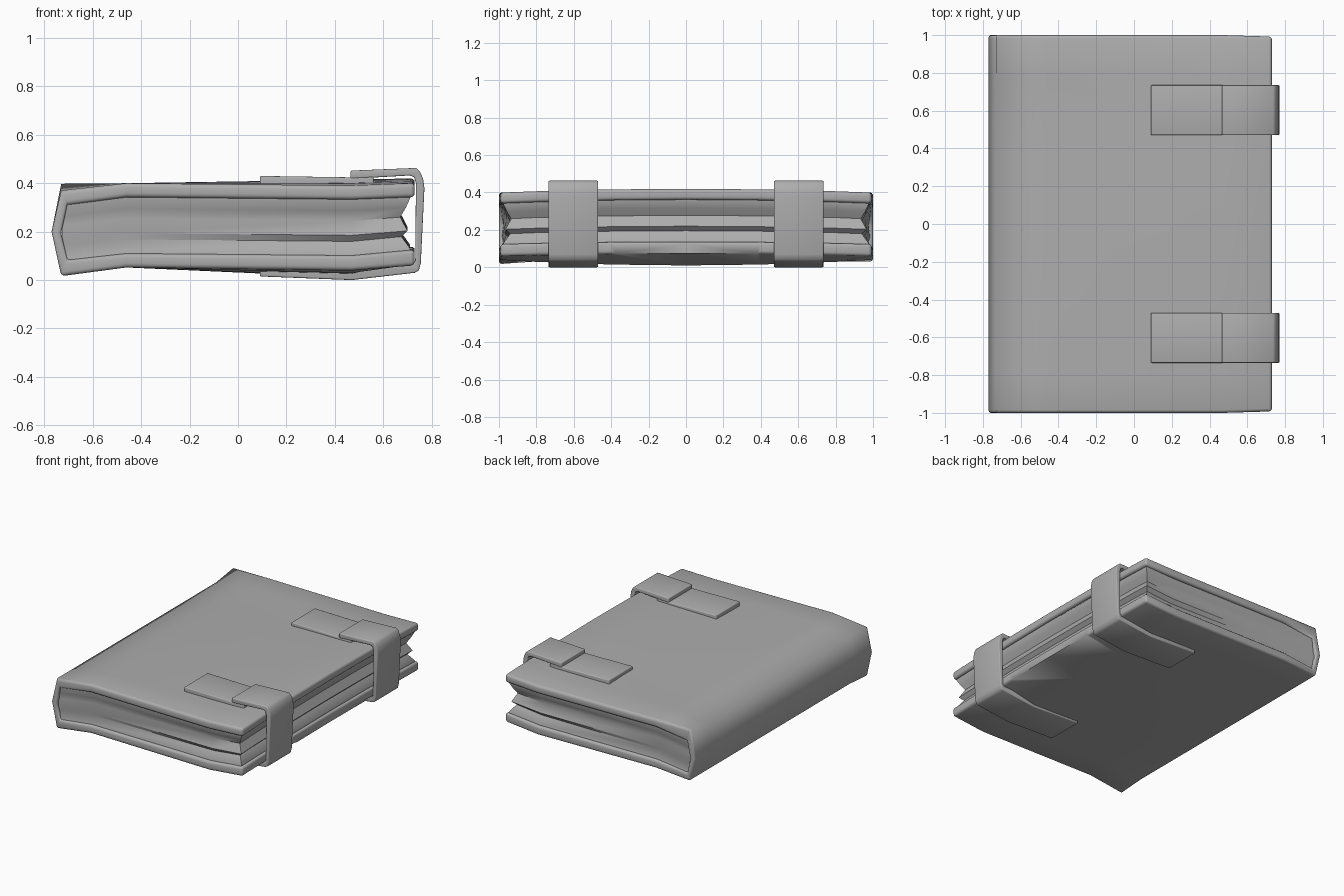
import bpy, bmesh

if "Cube" in bpy.data.objects:
    bpy.data.objects.remove(bpy.data.objects["Cube"])

ROWS = [-1.0, -0.8, -0.4, 0.0, 0.4, 0.8, 1.0]
grey = bpy.data.materials.new("mid_grey")
grey.diffuse_color = (0.42, 0.42, 0.42, 1)
grey.use_nodes = True
grey.node_tree.nodes["Principled BSDF"].inputs["Base Color"].default_value = grey.diffuse_color


def make(name, verts, faces, smooth, bevel=0.0, limit=0.9):
    """Mesh object with clean normals, optional rounded edges, smooth shading."""
    mesh = bpy.data.meshes.new(name)
    mesh.from_pydata(verts, [], faces)
    bm = bmesh.new()
    bm.from_mesh(mesh)
    bmesh.ops.recalc_face_normals(bm, faces=bm.faces[:])
    bm.to_mesh(mesh)
    bm.free()
    mesh.materials.append(grey)
    ob = bpy.data.objects.new(name, mesh)
    bpy.context.collection.objects.link(ob)
    bpy.ops.object.select_all(action='DESELECT')
    ob.select_set(True)
    bpy.context.view_layer.objects.active = ob
    if bevel:
        mod = ob.modifiers.new("round", 'BEVEL')
        mod.width, mod.segments = bevel, 3
        mod.limit_method, mod.angle_limit = 'ANGLE', limit
        bpy.ops.object.modifier_apply(modifier=mod.name)
    bpy.ops.object.shade_smooth_by_angle(angle=smooth)
    return ob


# Wraparound cover: (x, z, bulge towards the middle of the book)
outer = [(0.73, 0.40, 0.02), (0.47, 0.39, 0.025), (-0.46, 0.40, 0), (-0.73, 0.37, 0),
         (-0.77, 0.20, 0),
         (-0.73, 0.03, 0), (-0.46, 0.052, 0), (0.47, 0.04, -0.03), (0.73, 0.06, 0.015)]
inner = [(0.73, 0.342, 0.02), (0.47, 0.332, 0.025), (-0.46, 0.342, 0), (-0.705, 0.31, 0),
         (-0.73, 0.195, 0),
         (-0.705, 0.083, 0), (-0.46, 0.11, 0), (0.47, 0.102, -0.02), (0.73, 0.125, 0.015)]
ring = outer + inner[::-1]
n, k = len(ring), len(outer)
verts = []
for y in ROWS:
    for i, (x, z, b) in enumerate(ring):
        z += b * (1 - y * y)
        if i == 3 and y == 1.0:       # lifted upper spine corner
            z = 0.40
        if i == 5 and y == -1.0:      # drooping lower spine corner
            z = 0.015
        verts.append((x, y * (0.992 if x > 0.7 else 1.0), z))
faces = []
for r in range(len(ROWS) - 1):
    for i in range(n):
        j = (i + 1) % n
        faces.append((r * n + i, r * n + j, (r + 1) * n + j, (r + 1) * n + i))
for base in (0, (len(ROWS) - 1) * n):
    for i in range(k - 1):
        faces.append((base + i, base + i + 1, base + n - 2 - i, base + n - 1 - i))
make("cover", verts, faces, 1.3, 0.016, 1.36)

# Page block: stacked outlines, pleats shallow at the spine (height, inset)
levels = [(-0.03, 0.015), (0.03, 0.015), (0.25, 0.05), (0.36, 0.025),
          (0.62, 0.055), (0.80, 0.032), (0.97, 0.015), (1.03, 0.015)]
cols = [0.725, 0.47, -0.46, -0.705]
fade = [1.0, 0.9, 0.55, 0.25]
top, bot = inner[:4], inner[:4:-1]
verts, faces = [], []
for t, d in levels:
    loop = [(0, y) for y in ROWS] + [(c, 1) for c in (1, 2, 3)]
    loop += [(3, -1), (2, -1), (1, -1)]
    for c, y in loop:
        bulge = 1 - y * y
        zt = top[c][1] + top[c][2] * bulge
        zb = bot[c][1] + bot[c][2] * bulge
        x = cols[c]
        if c == 0:
            x -= d
        if c == 3:                    # fill out to the curved spine
            x -= 0.03 * (1 - abs(2 * t - 1))
        edge = 0.99 - d * fade[c]
        verts.append((x, max(-edge, min(edge, y)), zb + (zt - zb) * t))
m = len(loop)
for r in range(len(levels) - 1):
    for i in range(m):
        j = (i + 1) % m
        faces.append((r * m + i, r * m + j, (r + 1) * m + j, (r + 1) * m + i))
faces += [tuple(range(m)), tuple(range((len(levels) - 1) * m, len(levels) * m))]
make("pages", verts, faces, 0.9)


def extrude(name, profile, y0, y1):
    """Extrude an x/z profile from y0 to y1."""
    c = len(profile)
    vs = [(x, y, z) for y in (y0, y1) for x, z in profile]
    fs = [(i, (i + 1) % c, c + (i + 1) % c, c + i) for i in range(c)]
    fs += [tuple(range(c)), tuple(range(c, 2 * c))]
    make(name, vs, fs, 0.8, 0.006)


# Two clasp straps, each with an anchor tab on the front cover
strap = [(0.09, 0.015), (0.47, 0.0), (0.73, 0.03), (0.747, 0.04), (0.755, 0.07),
         (0.77, 0.38), (0.764, 0.42), (0.75, 0.45), (0.735, 0.463), (0.465, 0.452),
         (0.465, 0.418), (0.71, 0.432), (0.727, 0.425), (0.735, 0.40),
         (0.732, 0.08), (0.72, 0.065), (0.47, 0.055), (0.09, 0.055)]
tab = [(0.09, 0.38), (0.09, 0.43), (0.48, 0.424), (0.56, 0.428), (0.56, 0.38)]
for side, label in ((-1, "front"), (1, "back")):
    y0, y1 = sorted((side * 0.47, side * 0.735))
    extrude(label + "_strap", strap, y0, y1)
    extrude(label + "_strap_tab", tab, y0, y1)
